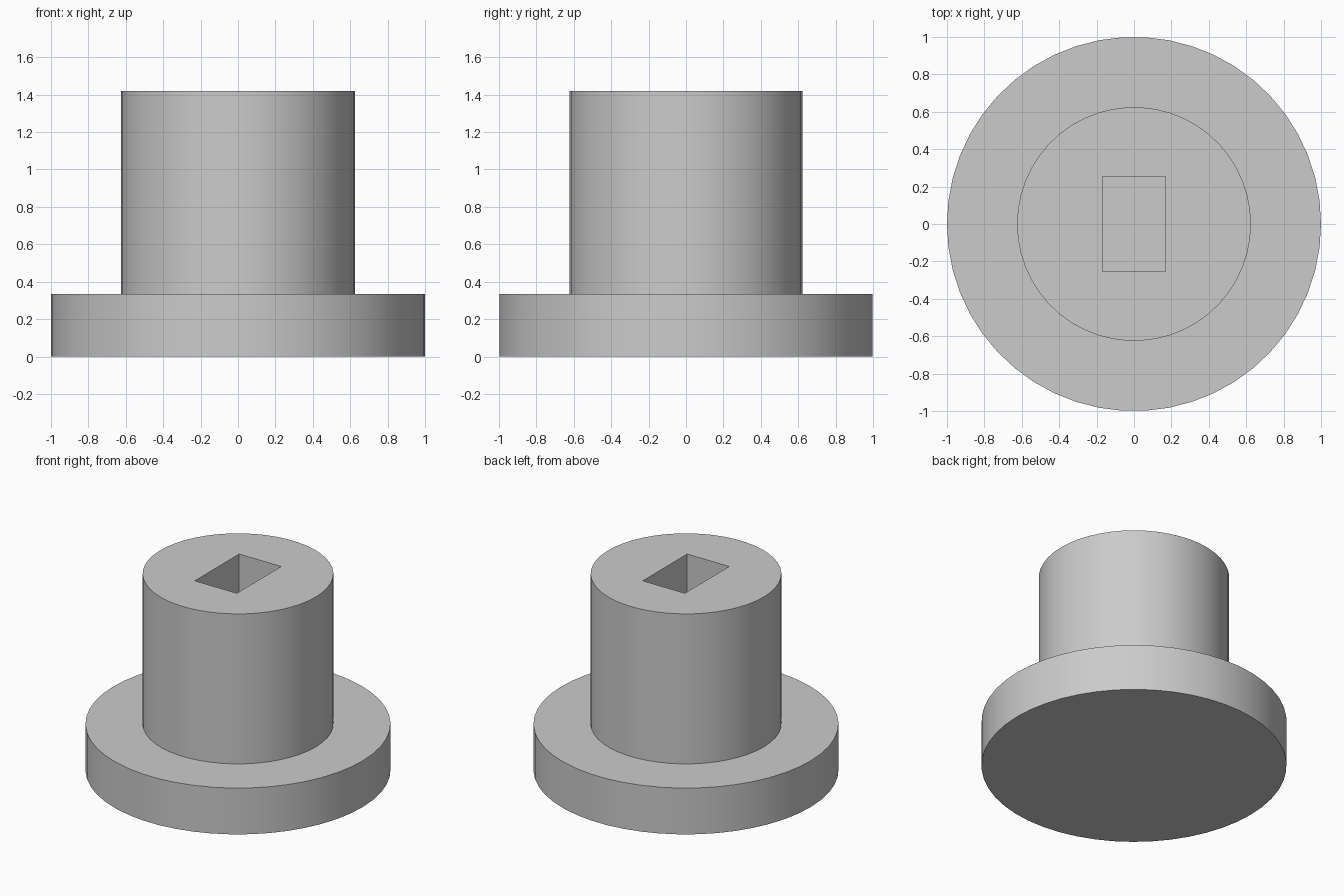
import bpy
import bmesh
import math

default_cube = bpy.data.objects.get("Cube")
if default_cube:
    bpy.data.objects.remove(default_cube, do_unlink=True)

SIDES = 50
FLANGE_RADIUS, FLANGE_TOP = 1.0, 0.335
SHAFT_RADIUS, SHAFT_TOP = 0.625, 1.42
SOCKET_WIDTH, SOCKET_DEPTH = 0.337, 0.507
SOCKET_FLOOR = FLANGE_TOP

# Plain grey material
grey = bpy.data.materials.new("plain grey")
grey.use_nodes = True
colour = (0.6, 0.6, 0.6, 1)
grey.diffuse_color = colour
grey.node_tree.nodes["Principled BSDF"].inputs["Base Color"].default_value = colour


def activate(obj):
    bpy.ops.object.select_all(action="DESELECT")
    obj.select_set(True)
    bpy.context.view_layer.objects.active = obj


def ring(bm, radius, z):
    angles = [math.tau * i / SIDES for i in range(SIDES)]
    return [bm.verts.new((radius * math.cos(a), radius * math.sin(a), z)) for a in angles]


# Flange and shaft as one stepped solid
bm = bmesh.new()
rings = [ring(bm, FLANGE_RADIUS, 0), ring(bm, FLANGE_RADIUS, FLANGE_TOP),
         ring(bm, SHAFT_RADIUS, FLANGE_TOP), ring(bm, SHAFT_RADIUS, SHAFT_TOP)]
for low, high in zip(rings, rings[1:]):
    for i in range(SIDES):
        j = (i + 1) % SIDES
        bm.faces.new((low[i], low[j], high[j], high[i]))
bm.faces.new(rings[0])
bm.faces.new(rings[-1])
bmesh.ops.recalc_face_normals(bm, faces=bm.faces)
mesh = bpy.data.meshes.new("flanged_shaft")
bm.to_mesh(mesh)
bm.free()
mesh.materials.append(grey)
body = bpy.data.objects.new("flanged_shaft", mesh)
bpy.context.collection.objects.link(body)

# Rectangular blind socket in the shaft end
height = SHAFT_TOP - SOCKET_FLOOR + 0.2
bpy.ops.mesh.primitive_cube_add(size=1, location=(0, 0, SOCKET_FLOOR + height / 2))
cutter = bpy.context.object
cutter.name = "socket_cutter"
cutter.scale = (SOCKET_WIDTH, SOCKET_DEPTH, height)
cutter.hide_render = True
cutter.data.materials.append(grey)

cut = body.modifiers.new("socket", "BOOLEAN")
cut.operation = "DIFFERENCE"
cut.solver = "EXACT"
cut.object = cutter
activate(body)
bpy.ops.object.modifier_apply(modifier=cut.name)
bpy.data.objects.remove(cutter, do_unlink=True)

# Smooth walls with crisp rims
activate(body)
bpy.ops.object.shade_smooth_by_angle(angle=math.radians(30))
